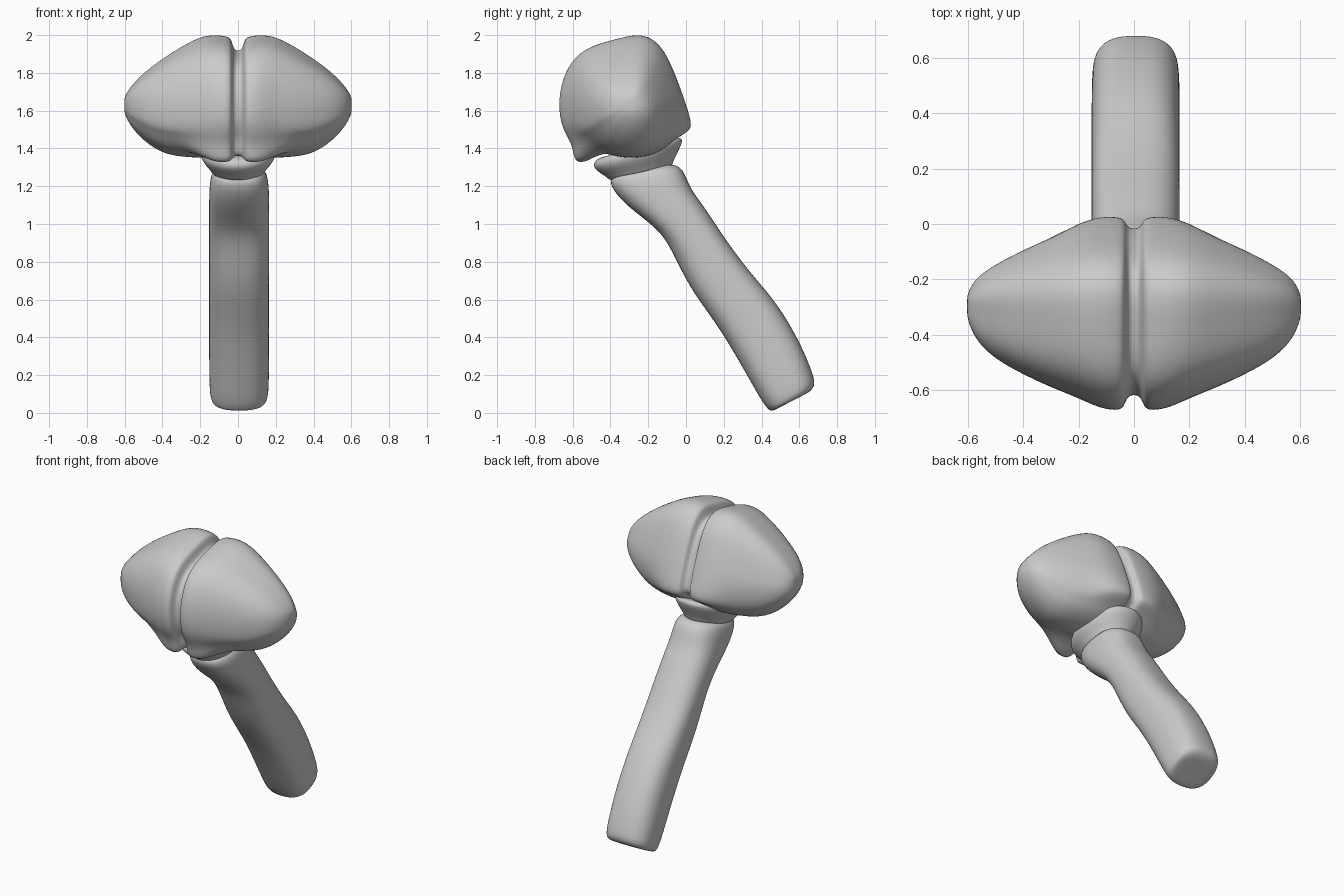
import bpy, bmesh, math
from mathutils import Vector

if "Cube" in bpy.data.objects:
    bpy.data.objects.remove(bpy.data.objects["Cube"])


def loft(name, rings, cap_start=True, cap_end=True, mirror=False):
    """Skin a list of equal-length point rings and smooth it."""
    bm = bmesh.new()
    rows = [[bm.verts.new(p) for p in ring] for ring in rings]
    n = len(rows[0])
    for a, b in zip(rows, rows[1:]):
        for i in range(n):
            j = (i + 1) % n
            bm.faces.new((a[i], a[j], b[j], b[i]))
    for row, wanted in ((rows[0], cap_start), (rows[-1], cap_end)):
        if wanted:
            c = sum((v.co for v in row), Vector()) / n
            mid = bm.verts.new(c)
            for i in range(n):
                bm.faces.new((row[i], row[(i + 1) % n], mid))
    bmesh.ops.recalc_face_normals(bm, faces=bm.faces[:])
    if not mirror and bm.calc_volume(signed=True) < 0:
        bmesh.ops.reverse_faces(bm, faces=bm.faces[:])
    me = bpy.data.meshes.new(name)
    bm.to_mesh(me)
    bm.free()
    me.shade_smooth()
    ob = bpy.data.objects.new(name, me)
    bpy.context.collection.objects.link(ob)
    if mirror:
        m = ob.modifiers.new("mirror", 'MIRROR')
        m.use_clip = True
    s = ob.modifiers.new("smooth", 'SUBSURF')
    s.levels = s.render_levels = 2
    return ob


def tilted_ring(front, back, half_width, power=2.0, shrink=1.0, n=24, cx=0.006):
    """Rounded ring spanning a front and back (y, z) edge point."""
    f, b = Vector((0, *front)), Vector((0, *back))
    mid, half = (f + b) / 2, (b - f) / 2
    pts = []
    for i in range(n):
        t = 2 * math.pi * i / n
        c, s = math.cos(t), math.sin(t)
        u = math.copysign(abs(c) ** (2 / power), c) * shrink
        v = math.copysign(abs(s) ** (2 / power), s) * shrink
        pts.append(mid + half * u + Vector((cx + half_width * v, 0, 0)))
    return pts


# Head: two lobes, side profile (y, z) near the groove, front lip first
profile = [(-.60, 1.32), (-.605, 1.42), (-.665, 1.50), (-.685, 1.63), (-.665, 1.77),
           (-.60, 1.89), (-.50, 1.95), (-.38, 1.98), (-.26, 2.01), (-.18, 1.99),
           (-.11, 1.92), (-.05, 1.78), (0, 1.64), (.035, 1.53), (.02, 1.49),
           (-.06, 1.45), (-.13, 1.38), (-.25, 1.345), (-.38, 1.355), (-.45, 1.385),
           (-.53, 1.325)]
# Points that fade away from the lip and back tip toward the sides
outer = {0: (-.57, 1.43), 1: (-.62, 1.47), 13: (0, 1.53), 14: (-.03, 1.46),
         15: (-.08, 1.42), 19: (-.43, 1.37), 20: (-.51, 1.39)}
# x, then scale toward front, back, top, bottom
stations = [(0, .84, .86, .77, .88), (.022, .85, .87, .79, .89),
            (.034, .93, .95, .92, .95), (.048, .99, .99, .975, .99),
            (.12, .97, 1, 1, 1), (.20, .87, .97, .975, 1),
            (.30, .77, .83, .83, .98), (.40, .65, .68, .66, .92),
            (.50, .51, .50, .46, .68), (.57, .34, .34, .26, .40),
            (.602, .14, .14, .12, .16)]
cy, cz = -.29, 1.63
rings = []
for x, sf, sb, st, sd in stations:
    fade = min(1, max(0, (x - .14) / .14))
    ring = []
    for i, (y, z) in enumerate(profile):
        oy, oz = outer.get(i, (y, z))
        dy, dz = y + (oy - y) * fade - cy, z + (oz - z) * fade - cz
        ring.append((x, cy + dy * (sb if dy > 0 else sf),
                     cz + dz * (st if dz > 0 else sd)))
    rings.append(ring)
loft("head_lobes", rings, cap_start=False, mirror=True)

# Collar under the head
collar = [((-.40, 1.22), (-.07, 1.30), .135), ((-.42, 1.25), (-.07, 1.325), .145),
          ((-.495, 1.29), (-.04, 1.385), .195), ((-.49, 1.335), (-.01, 1.445), .205),
          ((-.44, 1.36), (-.035, 1.465), .18), ((-.34, 1.37), (-.12, 1.43), .09)]
loft("collar", [tilted_ring(*c, cx=0) for c in collar])

# Bent stem, front and back edge points from the base up
stem = [((.43, .025), (.685, .15)), ((.40, .06), (.675, .20)), ((.30, .24), (.625, .33)),
        ((.17, .46), (.54, .49)), ((.04, .63), (.45, .62)), ((-.04, .78), (.36, .72)),
        ((-.115, .94), (.22, .90)), ((-.22, 1.025), (.10, 1.09)),
        ((-.33, 1.11), (.02, 1.19)), ((-.405, 1.20), (-.01, 1.29)),
        ((-.40, 1.26), (-.07, 1.325))]
# Make the mid sections perpendicular to the path so the thickness stays even
widths = [.152, .158] + [.16] * 7 + [.155, .13]
base = [tilted_ring((.44, .0), (.672, .12), .15, 2.6, k) for k in (.55, .92)]
body = [tilted_ring(f, b, w, 2.6) for (f, b), w in zip(stem, widths)]
loft("stem", base + body)
